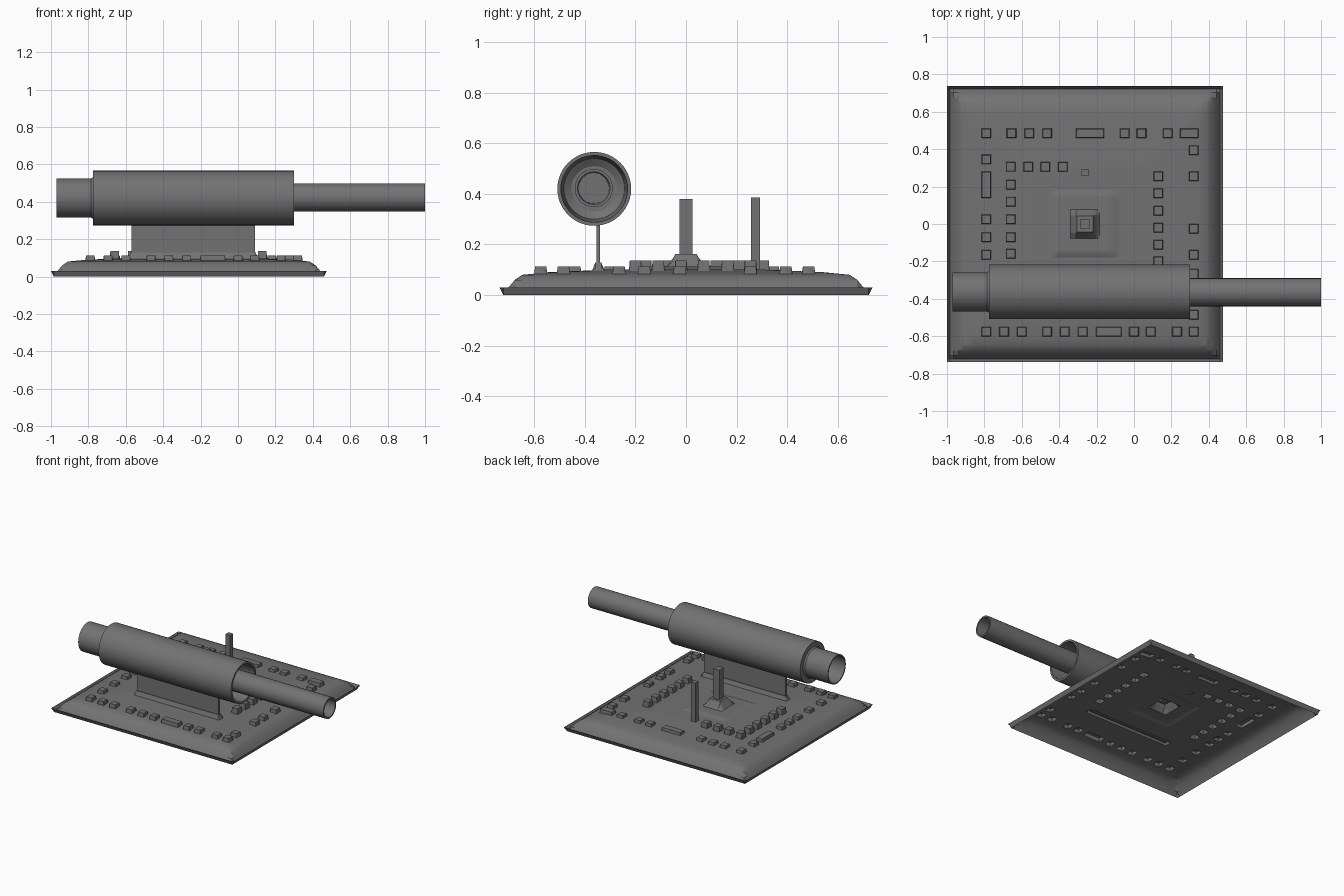
import bpy, bmesh, math

if "Cube" in bpy.data.objects:
    bpy.data.objects.remove(bpy.data.objects["Cube"])

grey = bpy.data.materials.new("dark grey metal")
grey.diffuse_color = (0.17, 0.17, 0.17, 1)
grey.use_nodes = True
grey.node_tree.nodes["Principled BSDF"].inputs["Base Color"].default_value = grey.diffuse_color


def finish(name, bm):
    me = bpy.data.meshes.new(name)
    bm.normal_update()
    bm.to_mesh(me)
    bm.free()
    me.materials.append(grey)
    ob = bpy.data.objects.new(name, me)
    bpy.context.collection.objects.link(ob)
    bpy.ops.object.select_all(action='DESELECT')
    ob.select_set(True)
    bpy.context.view_layer.objects.active = ob
    bpy.ops.object.shade_smooth_by_angle(angle=math.radians(30))
    return ob


def box(name, x0, x1, y0, y1, z0, z1):
    bm = bmesh.new()
    bmesh.ops.create_cube(bm, size=1)
    for v in bm.verts:
        v.co = ((x0 + x1) / 2 + v.co.x * (x1 - x0),
                (y0 + y1) / 2 + v.co.y * (y1 - y0),
                (z0 + z1) / 2 + v.co.z * (z1 - z0))
    return finish(name, bm)


def lathe_x(name, profile, cy, cz, n=48):
    """Open tube surface: (x, radius) profile turned about a line along x."""
    bm = bmesh.new()
    rings = [[bm.verts.new((x, cy + r * math.cos(2 * math.pi * i / n),
                            cz + r * math.sin(2 * math.pi * i / n)))
              for i in range(n)] for x, r in profile]
    for a, b in zip(rings, rings[1:]):
        for i in range(n):
            j = (i + 1) % n
            bm.faces.new((a[i], b[i], b[j], a[j]))
    # close the deepest end of the bore
    bm.faces.new(rings[-1])
    bmesh.ops.recalc_face_normals(bm, faces=bm.faces)
    return finish(name, bm)


# ---- pressed base sheet: rim, sloped sides, raised studs ----
X0, X1, Y0, Y1 = -1.0, 0.475, -0.7375, 0.7375
CX = -0.2625
EDGE = [(0, .03), (.015, 0), (.035, .03), (.06, .06), (.09, .08),
        (.14, .085), (.19, .09), (.42, .10), (9, .10)]

S = 0.0225   # half stud
bumps = []   # centre x, centre y, half x, half y, top z, flare width


def studs(xs, ys, top, hx=S, hy=S):
    for x in xs:
        for y in ys:
            bumps.append((x, y, hx, hy, top, .003))


OUT, INN = .112, .136
# outer ring of studs
studs([-.79, -.655, -.56, -.465, -.05, .04, .18], [.485], OUT)
studs([-.235], [.485], OUT, hx=.0725)
studs([.295], [.485], OUT, hx=.046)
studs([-.79, -.695, -.6, -.465, -.37, -.275, 0, .09, .23, .32], [-.575], OUT)
studs([-.135], [-.575], OUT, hx=.066)
studs([-.79], [.345, .025, -.07, -.165, -.30, -.44], OUT)
studs([-.79], [.21], OUT, hy=.067)
studs([.32], [.395, .255, -.025, -.165, -.265, -.485], OUT)
# inner ring of studs
studs([-.565, -.475, -.38], [.305], INN)
studs([-.66], [.305, .21, .12, .025, -.07, -.16], INN)
studs([.13], [.255, .165, .07, -.02, -.11, -.20], INN)
# centre pad, post foot and ridge under the fin
bumps.append((CX, 0, .15, .15, .112, .03))
bumps.append((CX, 0, .042, .042, .163, .035))
bumps.append((-.24, -.347, .335, .012, .128, .012))


def height(x, y):
    d = min(x - X0, X1 - x, y - Y0, Y1 - y)
    for (a, za), (b, zb) in zip(EDGE, EDGE[1:]):
        if d <= b + 1e-6:
            z = za + (zb - za) * (d - a) / (b - a)
            break
    best = z
    for bx, by, hx, hy, top, s in bumps:
        t = min((hx + s - abs(x - bx)) / s, (hy + s - abs(y - by)) / s, 1)
        if t > 0:
            best = max(best, z + (top - z) * t)
    return best


def grid_lines(lo, hi, c, h):
    vals = {round(e, 4) for d, _ in EDGE[:-1] for e in (lo + d, hi - d)}
    for b in bumps:
        for k in (b[h], b[h] + b[5]):
            vals |= {round(b[c] - k, 4), round(b[c] + k, 4)}
    return sorted(vals)


xs, ys = grid_lines(X0, X1, 0, 2), grid_lines(Y0, Y1, 1, 3)
bm = bmesh.new()
V = [[bm.verts.new((x, y, height(x, y))) for y in ys] for x in xs]
for i in range(len(xs) - 1):
    for j in range(len(ys) - 1):
        bm.faces.new((V[i][j], V[i + 1][j], V[i + 1][j + 1], V[i][j + 1]))
finish("base_plate", bm)

# ---- posts ----
box("centre_post", CX - .026, CX + .026, -.025, .025, .15, .38)
box("rear_post", CX - .018, CX + .018, .257, .293, .095, .386)

# ---- fin carrying the tube ----
box("support_fin", -.57, .09, -.3545, -.3395, .105, .285)

# ---- thick tube with stepped rear collar, hollow at both ends ----
CYY, CZ = -.363, .42
lathe_x("main_tube", [(-.60, .09), (-.97, .095), (-.97, .104), (-.785, .104),
                      (-.775, .112), (-.775, .146), (.30, .146), (.30, .132),
                      (.10, .12), (.08, .09)], CYY, CZ)

# ---- thin front tube ----
lathe_x("front_tube", [(.05, .075), (1.0, .075), (1.0, .064), (.6, .06)],
        -.365, .423)
